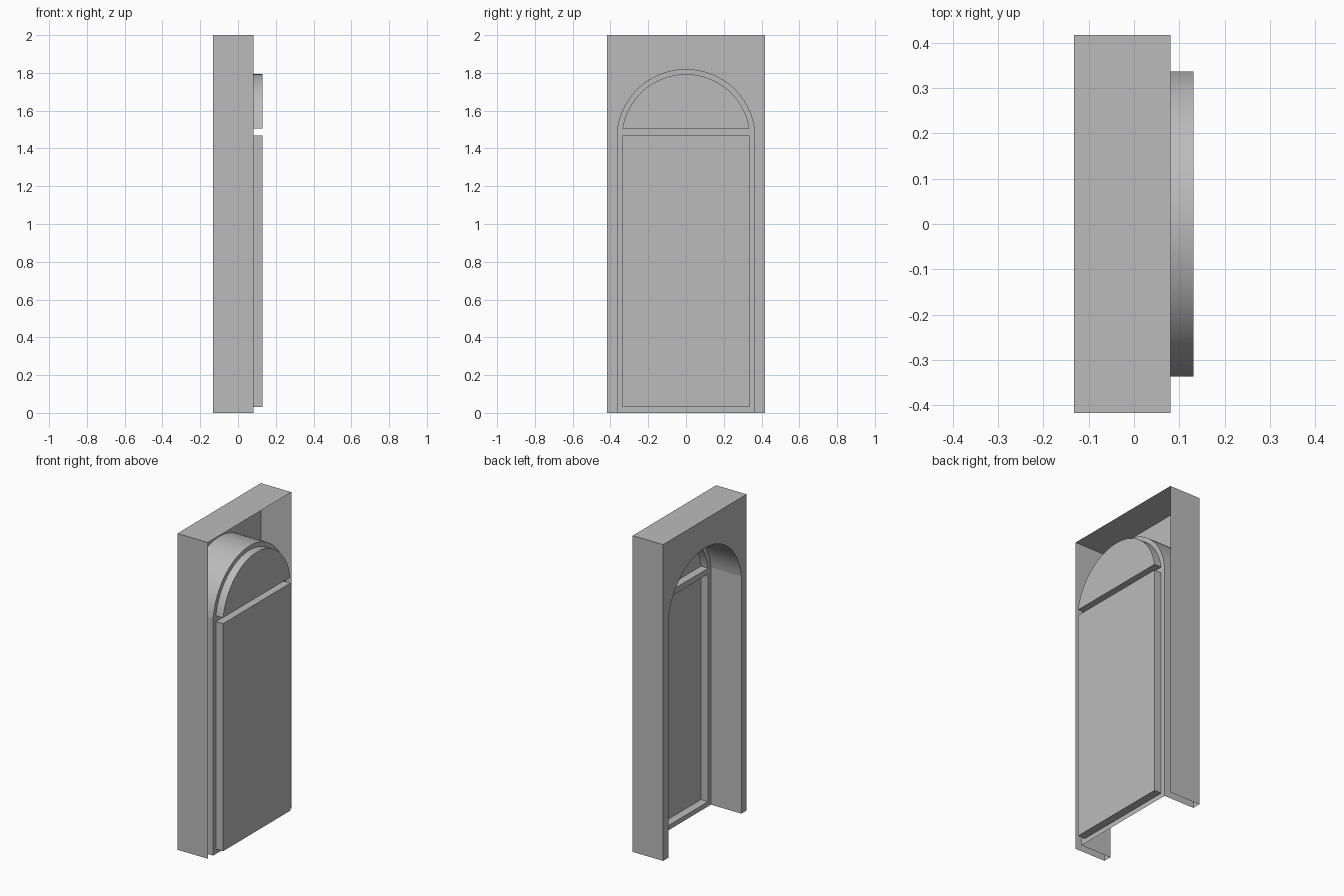
import bpy
import bmesh
from math import asin, cos, pi, radians, sin
from mathutils import Vector

cube = bpy.data.objects.get("Cube")
if cube:
    bpy.data.objects.remove(cube, do_unlink=True)

BACK, FACE, PANEL = -0.132, 0.081, 0.131   # depth planes along x
HALF, TOP = 0.417, 2.0                     # outer surround
OPEN, SPRING, RISE = 0.365, 1.5, 0.32      # arched opening
INSET = 0.336                              # half width of the raised panels

grey = bpy.data.materials.new("plain grey")
grey.use_nodes = True
grey.diffuse_color = (0.5, 0.5, 0.5, 1)
grey.node_tree.nodes["Principled BSDF"].inputs["Base Color"].default_value = (0.5, 0.5, 0.5, 1)


def arc(half, base, rise, steps=40):
    """Circular arch in (y, z), from the -y springing over to +y."""
    r = (half * half + rise * rise) / (2 * rise)
    centre = base + rise - r
    start = asin((base - centre) / r)
    points = []
    for i in range(steps + 1):
        a = pi - start - (pi - 2 * start) * i / steps
        points.append((r * cos(a), centre + r * sin(a)))
    return points


def rectangle(half, low, high):
    return [(-half, low), (-half, high), (half, high), (half, low)]


def strip(bm, outline, x0, x1, closed=False):
    """Sweep an outline along x into a thin wall."""
    rows = [[bm.verts.new((x, y, z)) for y, z in outline] for x in (x0, x1)]
    count = len(outline)
    for i in range(count if closed else count - 1):
        j = (i + 1) % count
        bm.faces.new((rows[0][i], rows[0][j], rows[1][j], rows[1][i]))


def sheet(bm, outlines, x, facing):
    """Flat sheet at depth x; outlines after the first are holes."""
    edges = []
    for outline in outlines:
        verts = [bm.verts.new((x, y, z)) for y, z in outline]
        edges += [bm.edges.new((v, verts[i - 1])) for i, v in enumerate(verts)]
    normal = Vector((facing, 0, 0))
    made = bmesh.ops.triangle_fill(bm, edges=edges, use_beauty=True, normal=normal)
    for face in made["geom"]:
        if isinstance(face, bmesh.types.BMFace):
            face.normal_update()
            if face.normal.dot(normal) < 0:
                face.normal_flip()


def finish(name, bm):
    bmesh.ops.remove_doubles(bm, verts=bm.verts, dist=0.0001)
    mesh = bpy.data.meshes.new(name)
    bm.to_mesh(mesh)
    bm.free()
    mesh.materials.append(grey)
    obj = bpy.data.objects.new(name, mesh)
    bpy.context.collection.objects.link(obj)
    bpy.ops.object.select_all(action="DESELECT")
    obj.select_set(True)
    bpy.context.view_layer.objects.active = obj
    bpy.ops.object.shade_smooth_by_angle(angle=radians(6))


opening = [(-OPEN, 0)] + arc(OPEN, SPRING, RISE) + [(OPEN, 0)]
surround = rectangle(HALF, 0, TOP)
lower = rectangle(INSET, 0.03, 1.469)
upper = arc(INSET, 1.506, 0.287)

# Surround: sides, top and back wall, open at the bottom and on the door side
bm = bmesh.new()
strip(bm, surround, FACE, BACK)
sheet(bm, [surround + opening[::-1]], BACK, -1)
finish("surround", bm)

# Arched lining of the opening
bm = bmesh.new()
strip(bm, opening, BACK, FACE)
finish("arch_lining", bm)

# Flat door frame around the two panels
bm = bmesh.new()
sheet(bm, [opening, lower, upper], FACE, 1)
finish("door_frame", bm)

# Raised panels, hollow behind
for name, outline in (("lower_panel", lower), ("upper_panel", upper)):
    bm = bmesh.new()
    strip(bm, outline, PANEL, FACE, closed=True)
    sheet(bm, [outline], PANEL, 1)
    finish(name, bm)
